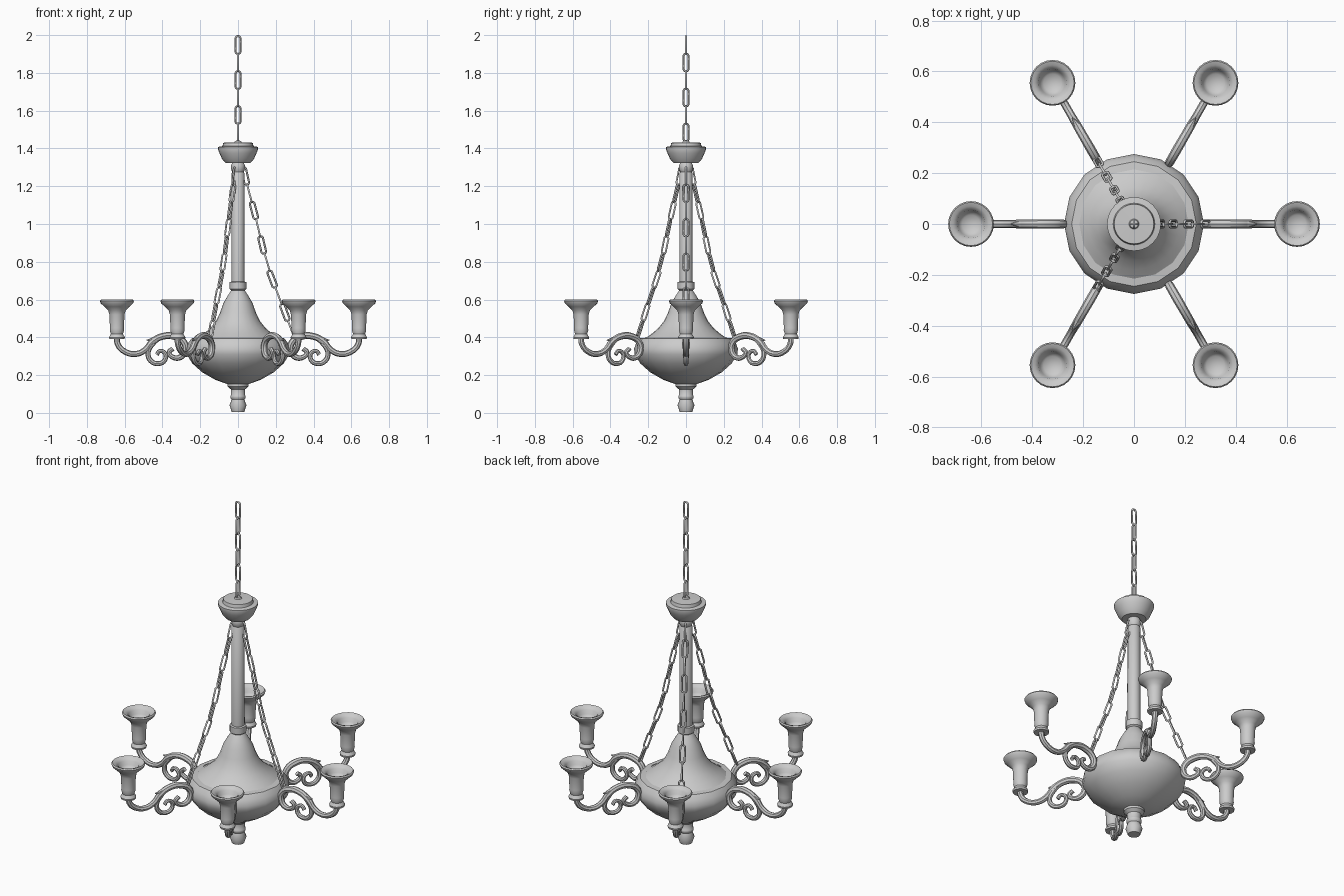
import bpy, bmesh
from math import pi, cos, sin, radians
from mathutils import Vector, Matrix

if "Cube" in bpy.data.objects:
    bpy.data.objects.remove(bpy.data.objects["Cube"])


def finish(ob, angle=40):
    bpy.ops.object.select_all(action='DESELECT')
    ob.select_set(True)
    bpy.context.view_layer.objects.active = ob
    bpy.ops.object.shade_smooth_by_angle(angle=radians(angle))
    return ob


def lathe(name, profile, sides):
    """Revolve (radius, z) points around z, merging points on the axis."""
    bm = bmesh.new()
    vs = [bm.verts.new((r, 0, z)) for r, z in profile]
    es = [bm.edges.new(p) for p in zip(vs, vs[1:])]
    bmesh.ops.spin(bm, geom=vs + es, cent=(0, 0, 0), axis=(0, 0, 1),
                   angle=2 * pi, steps=sides)
    bmesh.ops.remove_doubles(bm, verts=bm.verts, dist=1e-4)
    bmesh.ops.recalc_face_normals(bm, faces=bm.faces)
    me = bpy.data.meshes.new(name)
    bm.to_mesh(me)
    bm.free()
    ob = bpy.data.objects.new(name, me)
    bpy.context.collection.objects.link(ob)
    return finish(ob)


def tube(name, points, radius):
    """Smooth tube through (r, z, thickness) points in the xz plane."""
    cu = bpy.data.curves.new(name, 'CURVE')
    cu.dimensions = '3D'
    cu.bevel_depth = radius
    cu.bevel_resolution = 2
    cu.resolution_u = 4
    cu.use_fill_caps = True
    sp = cu.splines.new('BEZIER')
    sp.bezier_points.add(len(points) - 1)
    for bp, (r, z, t) in zip(sp.bezier_points, points):
        bp.co = (r, 0, z)
        bp.radius = t
        bp.handle_left_type = bp.handle_right_type = 'AUTO'
    ob = bpy.data.objects.new(name, cu)
    bpy.context.collection.objects.link(ob)
    bpy.ops.object.select_all(action='DESELECT')
    ob.select_set(True)
    bpy.context.view_layer.objects.active = ob
    bpy.ops.object.convert(target='MESH')
    return finish(bpy.context.view_layer.objects.active)


def ring_copies(ob, angles):
    """Place the object at the first angle and linked copies at the rest."""
    base = ob.matrix_basis.copy()
    for i, a in enumerate(angles):
        c = ob if i == 0 else ob.copy()
        if i:
            bpy.context.collection.objects.link(c)
        c.matrix_basis = Matrix.Rotation(radians(a), 4, 'Z') @ base


# Central column, bottom to top
lathe("bottom_finial", [(0, 0.005), (0.033, 0.005), (0.045, 0.04), (0.034, 0.07),
                        (0.041, 0.08), (0.041, 0.09), (0.037, 0.095), (0.038, 0.125),
                        (0.055, 0.14), (0.057, 0.165)], 16)
lathe("bowl", [(0, 0.15), (0.055, 0.152), (0.12, 0.175), (0.19, 0.215), (0.242, 0.262),
               (0.272, 0.31), (0.275, 0.34), (0.264, 0.37), (0.245, 0.395),
               (0.215, 0.398)], 16)
lathe("neck", [(0.217, 0.394), (0.18, 0.42), (0.145, 0.45), (0.117, 0.485), (0.095, 0.53),
               (0.078, 0.58), (0.055, 0.62), (0.042, 0.64), (0.036, 0.648),
               (0.044, 0.655), (0.044, 0.692), (0.034, 0.695)], 24)
lathe("rod", [(0.034, 0.68), (0.034, 1.27), (0.03, 1.275), (0.037, 1.29),
              (0.037, 1.31), (0.03, 1.325), (0, 1.325)], 16)
lathe("ceiling_cup", [(0, 1.322), (0.065, 1.322), (0.085, 1.345), (0.098, 1.375),
                      (0.106, 1.395), (0.106, 1.408), (0.082, 1.412), (0.078, 1.43),
                      (0.02, 1.432), (0.016, 1.44), (0, 1.442)], 24)

# Six arms with two scrolls each and a candle cup
arm = tube("arm", [(0.641, 0.41, 1), (0.637, 0.365, 1), (0.60, 0.325, 1),
                   (0.54, 0.312, 1), (0.49, 0.335, 1), (0.455, 0.375, 1.1),
                   (0.40, 0.405, 1.15), (0.335, 0.405, 1.2), (0.287, 0.375, 1.15),
                   (0.279, 0.33, 1.1), (0.305, 0.295, 1), (0.345, 0.295, 0.85),
                   (0.365, 0.32, 0.8), (0.345, 0.34, 0.8)], 0.0155)
scroll = tube("arm_scroll", [(0.41, 0.40, 0.8), (0.452, 0.365, 1), (0.476, 0.32, 1),
                             (0.462, 0.276, 1), (0.42, 0.261, 0.95), (0.387, 0.28, 0.9),
                             (0.387, 0.316, 0.85), (0.415, 0.327, 0.8),
                             (0.43, 0.308, 0.8)], 0.0135)
leaf = tube("arm_leaf", [(0.41, 0.405, 1), (0.45, 0.388, 1), (0.485, 0.385, 0.15)], 0.013)
cup = lathe("candle_cup", [(0, 0.39), (0.04, 0.39), (0.042, 0.4), (0.032, 0.418),
                           (0.038, 0.437), (0.037, 0.45), (0.04, 0.52), (0.046, 0.542),
                           (0.066, 0.562), (0.086, 0.58), (0.09, 0.592), (0.085, 0.599),
                           (0.07, 0.594), (0.055, 0.582), (0.05, 0.56), (0.035, 0.545),
                           (0, 0.54)], 24)
cup.location.x = 0.641
bpy.context.view_layer.update()
for part in (arm, scroll, leaf, cup):
    ring_copies(part, range(0, 360, 60))

# One chain link: a stretched ring, long axis on local z
HALF, WIDE, WIRE = 0.0525, 0.0185, 0.0055
bpy.ops.mesh.primitive_torus_add(major_segments=12, minor_segments=6,
                                 major_radius=WIDE - WIRE, minor_radius=WIRE)
link = bpy.context.object
link.data.transform(Matrix.Rotation(pi / 2, 4, 'X') @ Matrix.Rotation(pi / 12, 4, 'Z'))
for v in link.data.vertices:
    v.co.z += (HALF - WIDE) * (1 if v.co.z > 0 else -1)
finish(link, 80)
link_mesh = link.data
bpy.data.objects.remove(link)


def add_link(name, centre, tilt, twist):
    ob = bpy.data.objects.new(name, link_mesh)
    bpy.context.collection.objects.link(ob)
    ob.matrix_basis = (Matrix.Translation(centre) @ Matrix.Rotation(tilt, 4, 'Y')
                       @ Matrix.Rotation(twist, 4, 'Z'))
    return ob


# Hanging chain
for i in range(7):
    add_link("top_chain_link", (0, 0, 1.9475 - i * 0.0925), 0, (i % 2) * pi / 2)

# Three sagging side chains from rod top to bowl rim
path = [Vector((r, 0, z)) for r, z in [(0.028, 1.30), (0.048, 1.21), (0.09, 1.05),
                                       (0.13, 0.88), (0.18, 0.71), (0.245, 0.54),
                                       (0.297, 0.40)]]


def along(d):
    for a, b in zip(path, path[1:]):
        n = (b - a).length
        if d <= n or b is path[-1]:
            return a.lerp(b, d / n), (b - a).normalized()
        d -= n


total = sum((b - a).length for a, b in zip(path, path[1:]))
count = round(total / 0.0925)
for i in range(count):
    p, t = along((i + 0.5) * total / count)
    # t points downward; tilt local z onto it
    tilt = Vector((0, 0, -1)).angle(t)
    ring_copies(add_link("side_chain_link", p, -tilt, (i % 2) * pi / 2), (0, 120, 240))
